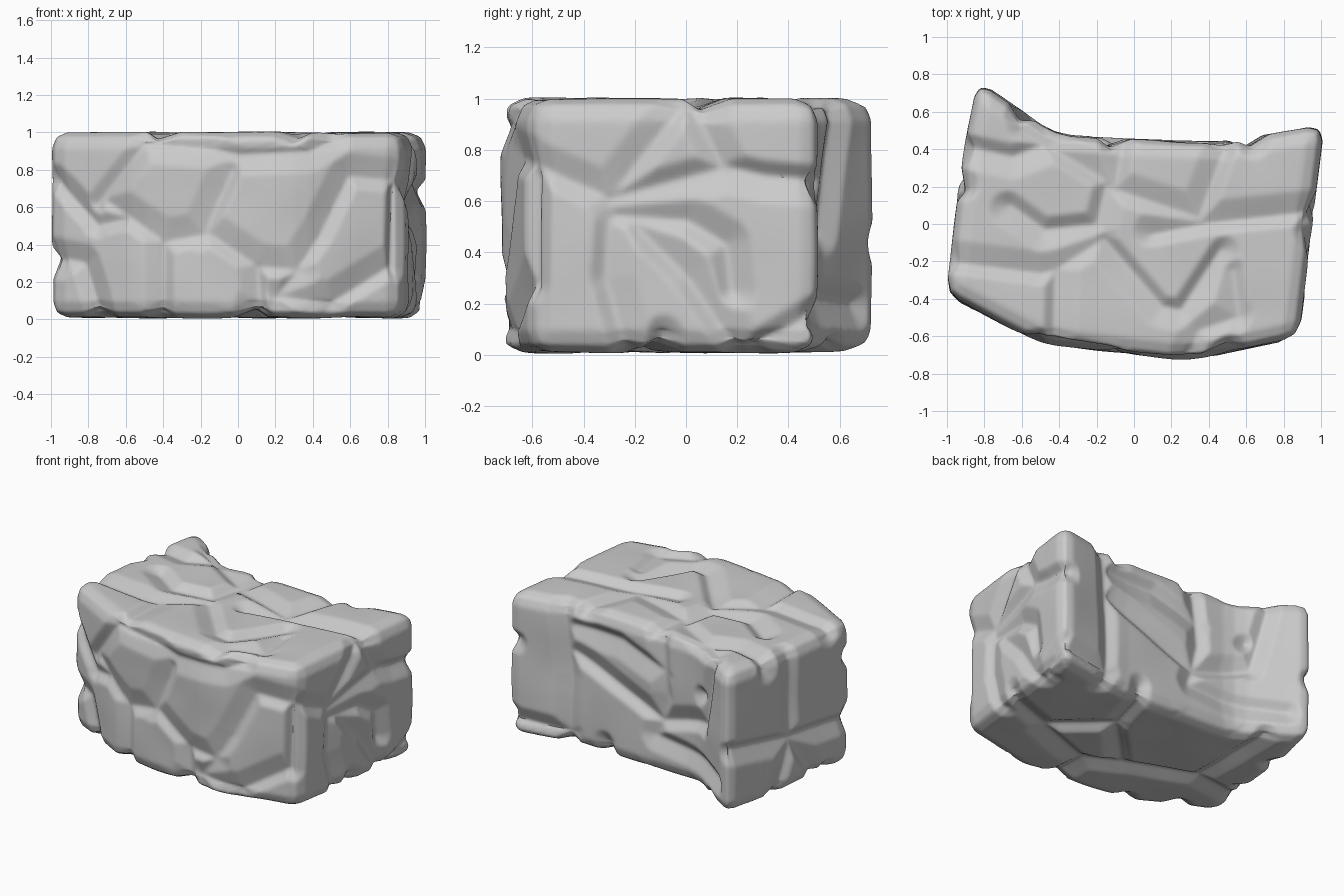
import bpy
import bmesh
import random
from mathutils import Vector, kdtree, noise
from mathutils.bvhtree import BVHTree

default = bpy.data.objects.get("Cube")
if default:
    bpy.data.objects.remove(default, do_unlink=True)

FLOOR, HEIGHT = .01, .99

# Plan outline of the block, counter-clockwise
OUTLINE = [(-1.005, -.375), (-.5, -.635), (-.05, -.69), (.3, -.73), (.88, -.605), (1.015, .53),
           (.5, .435), (0, .45), (-.42, .475), (-.835, .765), (-.9, .45)]

# Chiselled creases on each side, as polylines in that side's two axes
FRONT = [
    [(-.5, .95), (-.76, .62)],
    [(-.98, .74), (-.76, .5), (-.62, .53)],
    [(-.7, .62), (-.4, .41), (-.18, .45), (-.11, .62), (-.03, .8)],
    [(-.4, .41), (-.4, .02)],
    [(-.15, .45), (.1, .28), (.32, .26), (.45, .45), (.6, .76), (.82, .74)],
    [(.1, .28), (.12, .02)],
    [(.32, .26), (.2, .12), (.5, .08), (.82, .28)],
    [(-.98, .33), (-.83, .3), (-.75, .02)],
    [(-.5, .95), (-.15, .92), (0, .88), (.38, .9), (.5, .97)],
    [(.83, .28), (.84, .7)],
]
TOP = [
    [(-.6, .5), (-.2, .26), (-.1, .18), (-.06, .43)],
    [(-.1, .18), (.35, .03), (.49, .42)],
    [(-.92, .42), (-.65, .36), (-.5, .42)],
    [(-.66, .1), (-.48, -.03), (-.2, 0), (-.15, .2)],
    [(-.16, -.08), (.15, -.44), (.25, -.46), (.46, -.14)],
    [(.1, -.06), (.4, 0), (.95, .06)],
    [(-.96, -.21), (-.5, -.27), (-.42, -.25), (-.43, -.62)],
    [(-.16, -.08), (-.42, -.25)],
    [(.53, -.25), (.56, -.5), (.35, -.57), (.3, -.7)],
]
RIGHT = [
    [(-.62, .75), (-.3, .61), (-.02, .97)],
    [(-.3, .61), (.14, .73), (.02, .97)],
    [(.17, .73), (.3, .7), (.52, .68)],
    [(-.28, .54), (0, .52), (.15, .43), (.17, .25)],
    [(-.3, .6), (-.32, .3), (-.24, .02)],
    [(-.2, .5), (0, .3), (.19, .02)],
    [(.25, .02), (.5, .17)],
]
BACK = [
    [(.62, .97), (.57, .5), (.58, .02)],
    [(.55, .85), (.2, .84), (-.14, .72)],
    [(.55, .66), (-.12, .37), (-.5, .48)],
    [(-.12, .97), (-.16, .56), (-.12, .37)],
    [(-.5, .48), (-.6, .97)],
    [(-.12, .37), (-.08, .26), (-.7, .2)],
    [(.98, .12), (.57, .1)],
]
LEFT = [
    [(.7, .46), (.2, .38), (-.4, .32)],
    [(.18, .97), (.17, .38), (.3, .02)],
    [(.2, .38), (-.05, .02)],
]
UNDER = [
    [(.93, -.1), (.53, -.25), (.2, .07), (.3, .44)],
    [(.2, .07), (-.14, -.28), (-.6, -.1), (-.6, .55)],
    [(.53, -.25), (.1, -.4), (-.14, -.28)],
    [(.1, -.4), (.1, -.7)],
    [(-.6, -.1), (-.95, -.15)],
]
# Creases with the axis and direction their side faces
SIDES = [(FRONT, 1, -1), (TOP, 2, 1), (RIGHT, 0, 1), (BACK, 1, 1), (LEFT, 0, -1), (UNDER, 2, -1)]


def active(obj):
    bpy.ops.object.select_all(action='DESELECT')
    obj.select_set(True)
    bpy.context.view_layer.objects.active = obj


def make_block():
    """Rounded prism over the outline, with an even dense surface."""
    bm = bmesh.new()
    base = bm.faces.new([bm.verts.new((x, y, FLOOR)) for x, y in OUTLINE])
    top = bmesh.ops.extrude_face_region(bm, geom=[base])
    moved = [g for g in top["geom"] if isinstance(g, bmesh.types.BMVert)]
    bmesh.ops.translate(bm, verts=moved, vec=(0, 0, HEIGHT))
    bmesh.ops.recalc_face_normals(bm, faces=bm.faces)
    mesh = bpy.data.meshes.new("stone_block")
    bm.to_mesh(mesh)
    bm.free()
    obj = bpy.data.objects.new("stone_block", mesh)
    bpy.context.collection.objects.link(obj)
    active(obj)
    bevel = obj.modifiers.new("rounded_edges", 'BEVEL')
    bevel.width, bevel.segments = .085, 2
    bevel.limit_method = 'NONE'
    remesh = obj.modifiers.new("even_surface", 'REMESH')
    remesh.mode, remesh.voxel_size = 'VOXEL', .014
    for name in ("rounded_edges", "even_surface"):
        bpy.ops.object.modifier_apply(modifier=name)
    return obj


def crease_samples(tree):
    """Project every crease onto the block as closely spaced points."""
    rng = random.Random(3)
    samples = []
    for creases, axis, sign in SIDES:
        toward = Vector([-sign if a == axis else 0 for a in range(3)])
        for line in creases:
            depth = rng.uniform(.035, .05)
            # One slope is steep, the other a broad chamfer
            widths = [rng.uniform(.055, .07), rng.uniform(.1, .13)]
            rng.shuffle(widths)
            for a, b in zip(line, line[1:]):
                start, end = Vector(a), Vector(b)
                side = list(Vector((a[1] - b[1], b[0] - a[0])).normalized())
                side.insert(axis, 0)
                steps = int((end - start).length / .01) + 1
                for s in range(steps + 1):
                    origin = list(start.lerp(end, s / steps))
                    origin.insert(axis, 2 * sign)
                    hit = tree.ray_cast(Vector(origin), toward)[0]
                    if hit:
                        samples.append((hit, Vector(side), widths, depth))
    return samples


def chisel(obj):
    """Cut sloping creases and leave a slight unevenness on the facets."""
    bm = bmesh.new()
    bm.from_mesh(obj.data)
    bm.normal_update()
    samples = crease_samples(BVHTree.FromBMesh(bm))
    kd = kdtree.KDTree(len(samples))
    for i, sample in enumerate(samples):
        kd.insert(sample[0], i)
    kd.balance()
    shifts = []
    for v in bm.verts:
        cut = 0
        for co, i, gap in kd.find_range(v.co, .13):
            _, side, widths, depth = samples[i]
            # Blend the two slopes across the crease line
            lean = side.dot(v.co - co) / max(gap, .001)
            width = widths[0] + (widths[1] - widths[0]) * (lean + 1) / 2
            cut = max(cut, depth * (1 - gap / width))
        shifts.append(v.normal * (.01 * noise.noise(v.co * 3) - cut))
    for v, shift in zip(bm.verts, shifts):
        v.co += shift
    for _ in range(2):
        bmesh.ops.smooth_vert(bm, verts=bm.verts, factor=.4,
                              use_axis_x=True, use_axis_y=True, use_axis_z=True)
    bm.to_mesh(obj.data)
    bm.free()


stone = make_block()
chisel(stone)

# Plain grey stone
grey = bpy.data.materials.new("grey_stone")
grey.use_nodes = True
colour = (.6, .6, .6, 1)
grey.diffuse_color = colour
grey.node_tree.nodes["Principled BSDF"].inputs["Base Color"].default_value = colour
stone.data.materials.clear()
stone.data.materials.append(grey)

active(stone)
bpy.ops.object.shade_smooth_by_angle(angle=.7)
